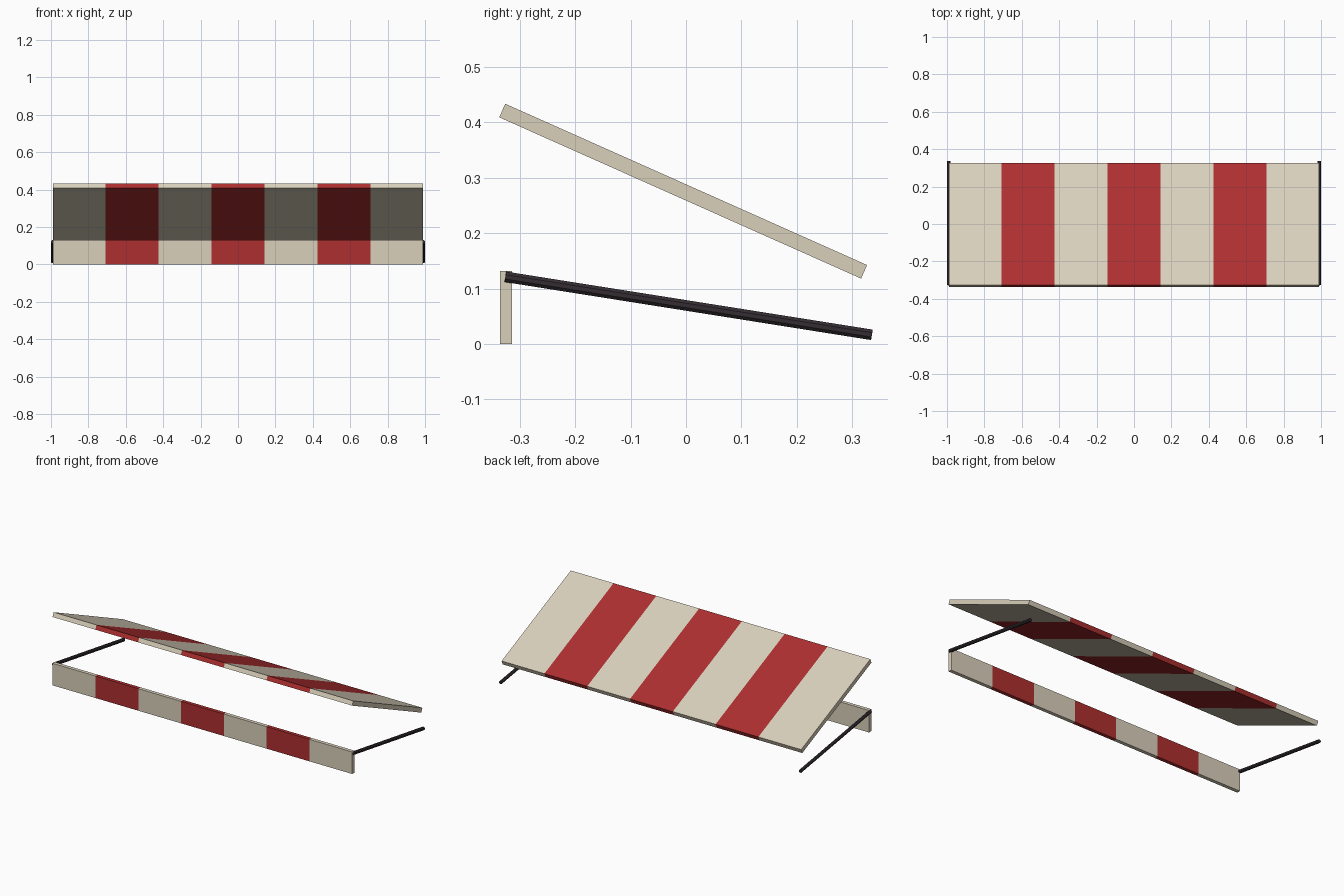
import bpy, bmesh, math
from mathutils import Vector

if "Cube" in bpy.data.objects:
    bpy.data.objects.remove(bpy.data.objects["Cube"])


def make_material(name, color):
    m = bpy.data.materials.new(name)
    m.diffuse_color = (*color, 1.0)
    m.use_nodes = True
    m.node_tree.nodes["Principled BSDF"].inputs["Base Color"].default_value = m.diffuse_color
    return m


cream = make_material("cream cloth", (0.70, 0.63, 0.50))
red = make_material("red cloth", (0.42, 0.028, 0.029))
dark = make_material("dark metal", (0.036, 0.027, 0.034))

HALF_W = 0.99
STRIPES = 7


def add_object(name, bm, mats):
    bmesh.ops.recalc_face_normals(bm, faces=bm.faces[:])
    me = bpy.data.meshes.new(name)
    bm.to_mesh(me)
    bm.free()
    for m in mats:
        me.materials.append(m)
    ob = bpy.data.objects.new(name, me)
    bpy.context.collection.objects.link(ob)
    return ob


def striped_slab(name, profile):
    """Sweep a (y, z) profile along x, cut into alternating stripes."""
    bm = bmesh.new()
    step = 2 * HALF_W / STRIPES
    rings = [[bm.verts.new((-HALF_W + i * step, y, z)) for y, z in profile]
             for i in range(STRIPES + 1)]
    n = len(profile)
    for i in range(STRIPES):
        for k in range(n):
            f = bm.faces.new((rings[i][k], rings[i][(k + 1) % n],
                              rings[i + 1][(k + 1) % n], rings[i + 1][k]))
            f.material_index = i % 2
    bm.faces.new(rings[0])
    bm.faces.new(rings[-1])
    return add_object(name, bm, (cream, red))


def rod(name, a, b, apothem, sides=8):
    """Octagonal rod from a to b with flat sides facing x."""
    a, b = Vector(a), Vector(b)
    side = Vector((1, 0, 0))
    up = (b - a).normalized().cross(side)
    r = apothem / math.cos(math.pi / sides)
    bm = bmesh.new()
    ends = []
    for p in (a, b):
        ring = []
        for k in range(sides):
            t = 2 * math.pi * (k + 0.5) / sides
            ring.append(bm.verts.new(p + side * r * math.cos(t) + up * r * math.sin(t)))
        ends.append(ring)
        bm.faces.new(ring)
    for k in range(sides):
        j = (k + 1) % sides
        bm.faces.new((ends[0][k], ends[0][j], ends[1][j], ends[1][k]))
    return add_object(name, bm, (dark,))


# Sloping striped canopy
striped_slab("canopy", [(-0.3262, 0.4335), (-0.3370, 0.4090),
                        (0.3160, 0.1180), (0.3267, 0.1425)])

# Hanging striped front valance
striped_slab("valance", [(-0.3355, 0.0), (-0.3140, 0.0),
                         (-0.3140, 0.1315), (-0.3355, 0.1315)])

# Support arms on both sides
for label, s in (("left", -1), ("right", 1)):
    rod(label + "_arm", (s * 0.9905, -0.326, 0.1212),
        (s * 0.9905, 0.3355, 0.0165), 0.0095)
